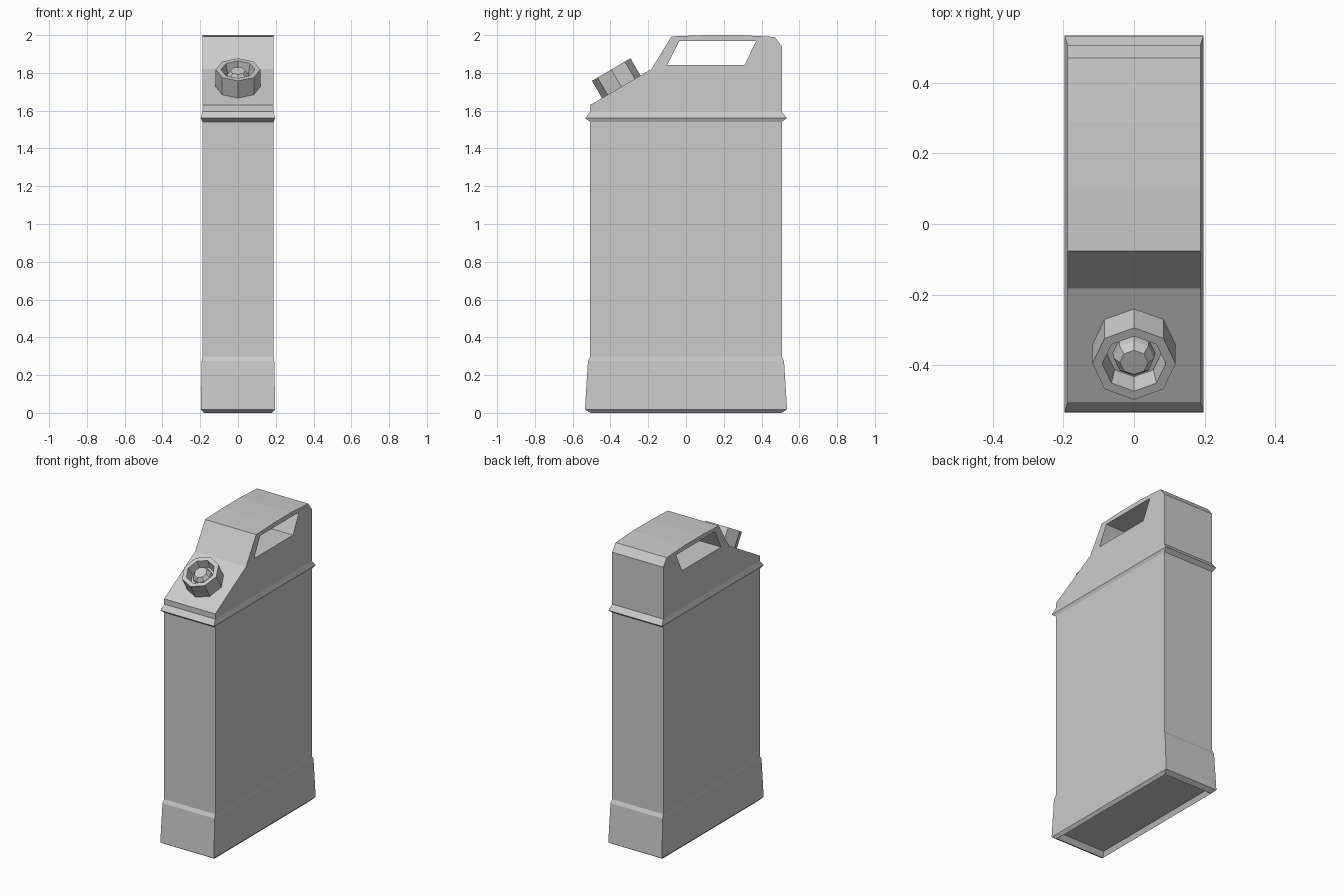
import bpy, bmesh, math
from mathutils import Vector, Matrix

if "Cube" in bpy.data.objects:
    bpy.data.objects.remove(bpy.data.objects["Cube"])


def mesh_object(name, bm):
    bmesh.ops.recalc_face_normals(bm, faces=bm.faces)
    me = bpy.data.meshes.new(name)
    bm.to_mesh(me)
    bm.free()
    ob = bpy.data.objects.new(name, me)
    bpy.context.collection.objects.link(ob)
    return ob


def loft(name, rings, cap_start=True, cap_end=False):
    """Skin a list of point rings with quads."""
    bm = bmesh.new()
    loops = [[bm.verts.new(p) for p in ring] for ring in rings]
    n = len(loops[0])
    for a, b in zip(loops, loops[1:]):
        for i in range(n):
            j = (i + 1) % n
            bm.faces.new((a[i], a[j], b[j], b[i]))
    if cap_start:
        bm.faces.new(loops[0])
    if cap_end:
        bm.faces.new(loops[-1])
    return mesh_object(name, bm)


def rectangle(z, hx, hy):
    return [(-hx, -hy, z), (hx, -hy, z), (hx, hy, z), (-hx, hy, z)]


HX, HY = 0.188, 0.507

# Tank: recessed underside, flared foot, straight walls and raised rim
sections = [
    (0.03, 0.165, 0.48), (0.0, 0.18, 0.505), (0.018, 0.197, 0.535),
    (0.275, 0.192, 0.519), (0.298, HX, HY), (1.54, HX, HY),
    (1.56, 0.197, 0.533), (1.595, HX, HY),
]
loft("tank_body", [rectangle(*s) for s in sections])

# Top with carrying handle: side profile (y, z) with a see-through opening
outline = [(-HY, 1.595), (HY, 1.595), (HY, 1.94), (0.47, 1.99), (0.29, 2.0),
           (0.10, 2.0), (-0.077, 1.993), (-0.183, 1.82), (-HY, 1.63)]
opening = [(-0.10, 1.842), (0.31, 1.842), (0.372, 1.97), (-0.035, 1.97)]
curve = bpy.data.curves.new("handle_profile", 'CURVE')
curve.dimensions = '2D'
curve.fill_mode = 'BOTH'
curve.extrude = HX
for pts in (outline, opening):
    sp = curve.splines.new('POLY')
    sp.points.add(len(pts) - 1)
    for p, (y, z) in zip(sp.points, pts):
        p.co = (y, z, 0, 1)
    sp.use_cyclic_u = True
temp = bpy.data.objects.new("handle_profile", curve)
bpy.context.collection.objects.link(temp)
bpy.context.view_layer.update()
me = bpy.data.meshes.new_from_object(temp)
bpy.data.objects.remove(temp)
me.transform(Matrix.Rotation(math.pi / 2, 4, 'Z') @ Matrix.Rotation(math.pi / 2, 4, 'X'))
bm = bmesh.new()
bm.from_mesh(me)
bmesh.ops.remove_doubles(bm, verts=bm.verts, dist=1e-4)
for f in bm.faces:
    f.smooth = False
mesh_object("handle_top", bm)

# Screw cap: eight-sided, hollow, with a central knob, square to the slope
cap_profile = [(0.118, -0.01), (0.118, 0.105), (0.09, 0.105), (0.078, 0.045),
               (0.06, 0.045), (0.057, 0.075), (0.04, 0.098)]
rings = [[(r * math.cos(i * math.pi / 4), r * math.sin(i * math.pi / 4), h)
          for i in range(8)] for r, h in cap_profile]
cap = loft("filler_cap", rings, cap_end=True)
slope = math.atan2(1.82 - 1.63, HY - 0.183)
cap.matrix_world = (Matrix.Translation(Vector((0, -0.343, 1.727)))
                    @ Matrix.Rotation(slope, 4, 'X'))
